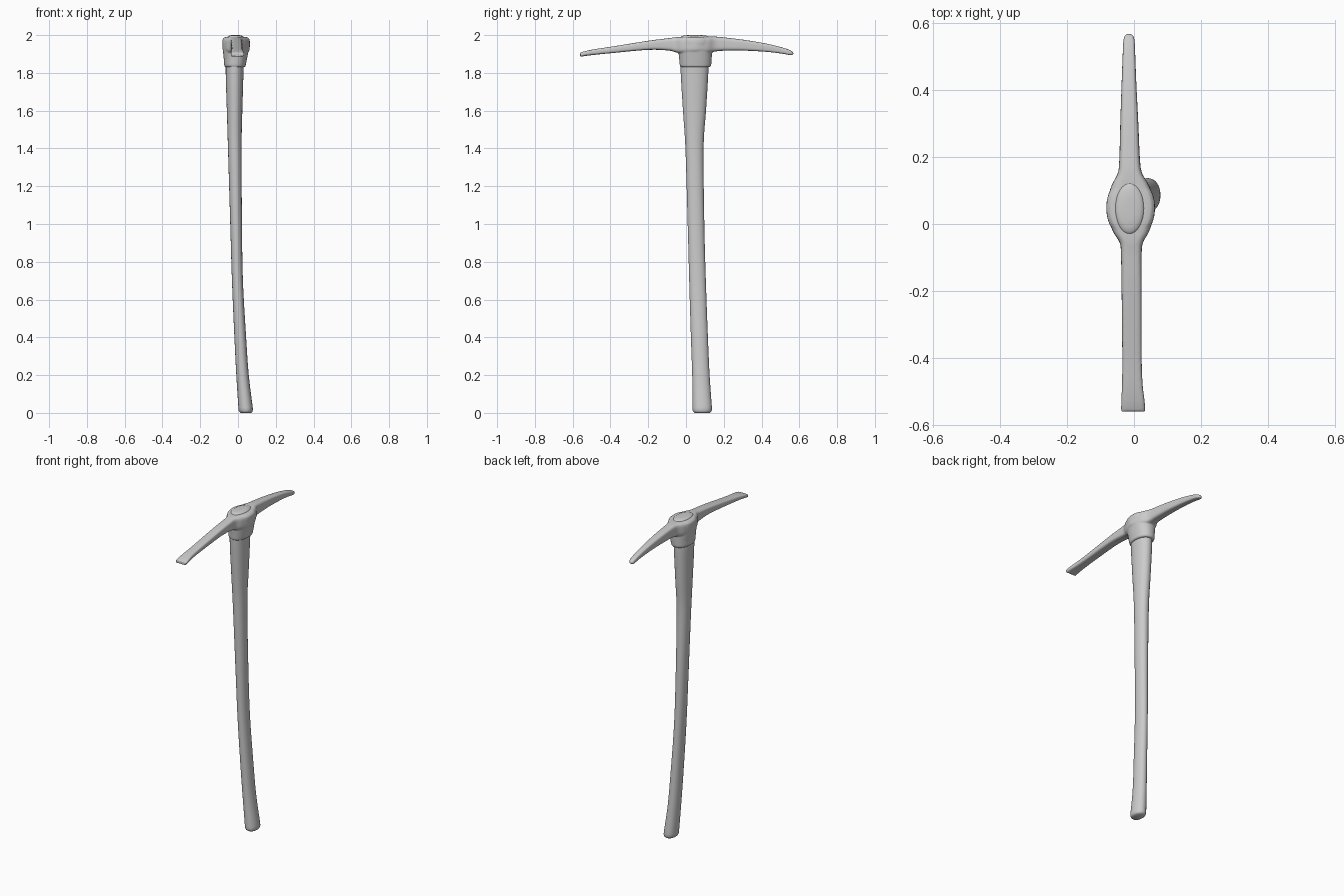
import bpy, bmesh, math
from mathutils import Vector


def smooth_path(rows, steps):
    """Catmull-Rom through rows of numbers."""
    rows = [Vector(r) for r in rows]
    out = []
    for i in range(len(rows) - 1):
        p0, p1 = rows[max(i - 1, 0)], rows[i]
        p2, p3 = rows[i + 1], rows[min(i + 2, len(rows) - 1)]
        for k in range(steps):
            t = k / steps
            out.append(0.5 * (2 * p1 + (p2 - p0) * t
                              + (2 * p0 - 5 * p1 + 4 * p2 - p3) * t * t
                              + (3 * p1 - p0 - 3 * p2 + p3) * t ** 3))
    return out + [rows[-1]]


def loft(bm, sections, place, power=2.0, sides=32):
    """Skin superellipse rings (pos, centre u, centre v, radius u, radius v), capped."""
    rings = []
    for s, cu, cv, ru, rv in sections:
        ring = []
        for i in range(sides):
            a = 2 * math.pi * i / sides
            c, d = math.cos(a), math.sin(a)
            u = cu + ru * math.copysign(abs(c) ** (2 / power), c)
            v = cv + rv * math.copysign(abs(d) ** (2 / power), d)
            ring.append(bm.verts.new(place(s, u, v)))
        rings.append(ring)
    faces = [bm.faces.new(rings[0]), bm.faces.new(rings[-1][::-1])]
    for a, b in zip(rings, rings[1:]):
        for i in range(sides):
            j = (i + 1) % sides
            faces.append(bm.faces.new((a[i], b[i], b[j], a[j])))
    bmesh.ops.recalc_face_normals(bm, faces=faces)


def finish(bm, name):
    mesh = bpy.data.meshes.new(name)
    bm.to_mesh(mesh)
    bm.free()
    mesh.shade_smooth()
    obj = bpy.data.objects.new(name, mesh)
    bpy.context.collection.objects.link(obj)
    return obj


def along_z(s, u, v):
    return (u, v, s)


def along_y(s, u, v):
    return (u, s, v)


# Wooden handle: gently bent shaft with a flared foot and swollen top
handle = [(0.03, 0.040, 0.086, 0.038, 0.051), (0.20, 0.024, 0.079, 0.033, 0.046),
          (0.40, 0.012, 0.071, 0.031, 0.045), (0.70, -0.003, 0.061, 0.029, 0.044),
          (1.00, -0.010, 0.053, 0.031, 0.044), (1.40, -0.017, 0.045, 0.036, 0.048),
          (1.60, -0.018, 0.045, 0.041, 0.061), (1.80, -0.018, 0.045, 0.047, 0.073),
          (1.90, -0.015, 0.045, 0.047, 0.074)]
foot = [(0.0, 0.042, 0.086, 0.028, 0.040), (0.005, 0.042, 0.086, 0.034, 0.047),
        (0.015, 0.041, 0.086, 0.038, 0.051)]
bm = bmesh.new()
loft(bm, foot + smooth_path(handle, 5), along_z, 2.1)
handle_obj = finish(bm, "handle")

# Domed end of the handle showing through the eye
bm = bmesh.new()
dome = [(1.95, 1), (1.985, 1), (1.990, 0.96), (1.995, 0.86), (1.998, 0.7), (2.0, 0.4), (2.0, 0.1)]
loft(bm, [(z, -0.013, 0.047, 0.045 * k, 0.080 * k) for z, k in dome], along_z)
end_obj = finish(bm, "handle_end")

# Iron head: both arms in one sweep along y, swelling around the eye
#       y, centre x, centre z, half width, half height
arms = [(-0.560, -0.003, 1.896, 0.036, 0.011), (-0.53, -0.003, 1.903, 0.035, 0.013),
        (-0.48, -0.005, 1.911, 0.031, 0.015), (-0.40, -0.006, 1.921, 0.029, 0.017),
        (-0.20, -0.007, 1.946, 0.030, 0.024), (-0.09, -0.008, 1.951, 0.031, 0.033),
        (-0.055, -0.008, 1.949, 0.035, 0.040), (-0.02, -0.009, 1.947, 0.055, 0.044),
        (0.045, -0.010, 1.947, 0.073, 0.045), (0.11, -0.011, 1.948, 0.058, 0.044),
        (0.15, -0.012, 1.952, 0.037, 0.040), (0.19, -0.013, 1.953, 0.031, 0.036),
        (0.30, -0.014, 1.947, 0.027, 0.029), (0.42, -0.015, 1.934, 0.022, 0.022),
        (0.50, -0.015, 1.920, 0.019, 0.017), (0.545, -0.015, 1.909, 0.017, 0.014),
        (0.562, -0.015, 1.904, 0.013, 0.010), (0.568, -0.015, 1.902, 0.006, 0.005)]
bm = bmesh.new()
loft(bm, smooth_path(arms, 4), along_y, 4.0)

# Socket around the handle, with a rolled lower lip
socket = [(1.830, -0.016, 0.050, 0.050, 0.076), (1.836, -0.016, 0.050, 0.056, 0.082),
          (1.846, -0.016, 0.050, 0.058, 0.084), (1.870, -0.014, 0.050, 0.061, 0.086),
          (1.910, -0.012, 0.049, 0.067, 0.089), (1.960, -0.010, 0.048, 0.073, 0.088),
          (1.978, -0.010, 0.048, 0.072, 0.086), (1.988, -0.010, 0.048, 0.062, 0.080),
          (1.991, -0.011, 0.048, 0.050, 0.070)]
loft(bm, socket, along_z, 2.2)
head = finish(bm, "pick_head")

# Fuse the arms and socket into one softly cast piece
remesh = head.modifiers.new("fuse", 'REMESH')
remesh.mode = 'VOXEL'
remesh.voxel_size = 0.004
remesh.use_smooth_shade = True
soft = head.modifiers.new("soften", 'SMOOTH')
soft.factor = 0.5
soft.iterations = 5

# Keep the foot rim crisp
bpy.ops.object.select_all(action='DESELECT')
handle_obj.select_set(True)
bpy.context.view_layer.objects.active = handle_obj
bpy.ops.object.shade_smooth_by_angle(angle=math.radians(40))
